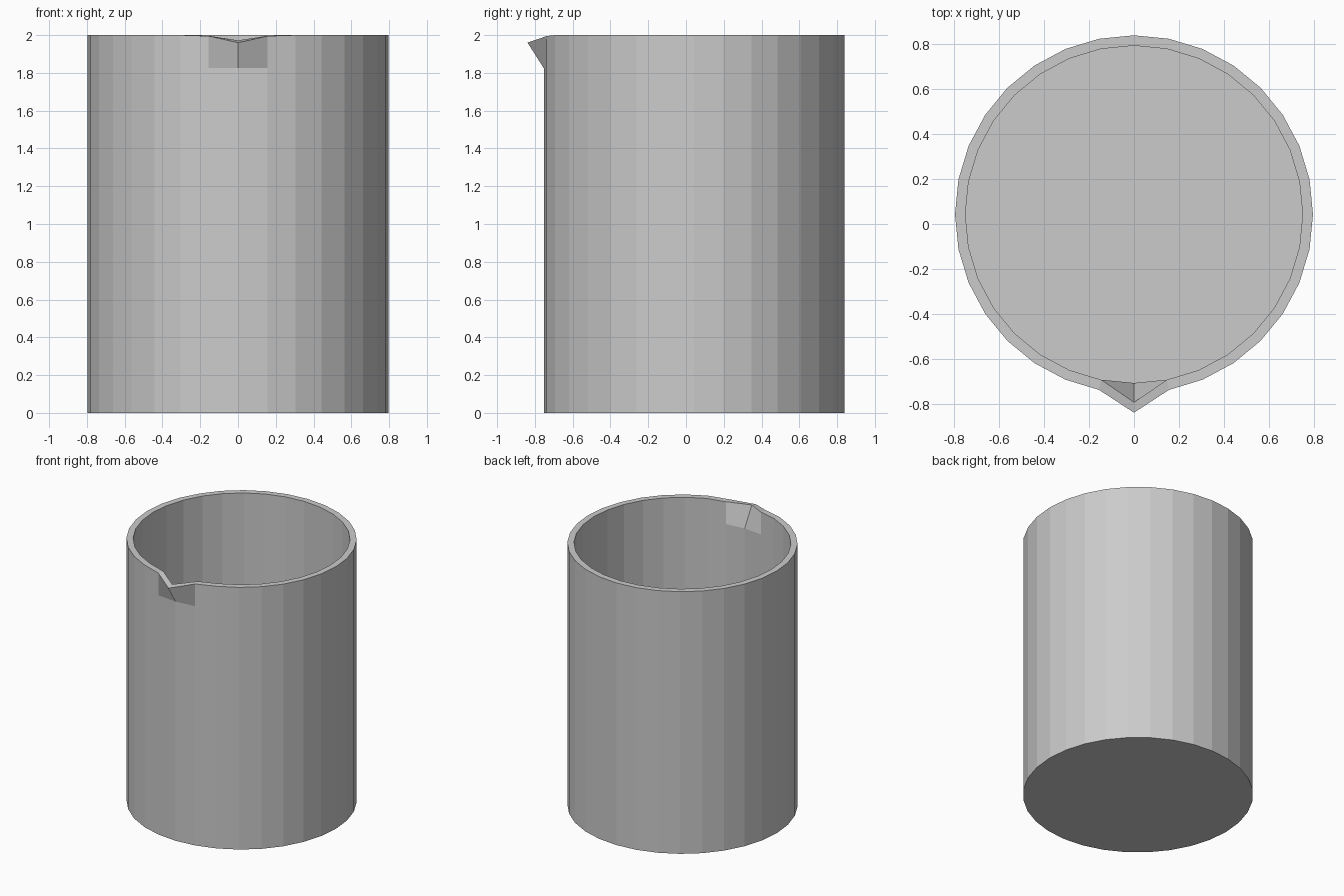
import bpy, bmesh
from math import sin, cos, pi

if "Cube" in bpy.data.objects:
    bpy.data.objects.remove(bpy.data.objects["Cube"])

SIDES = 32
CY = 0.043            # body centre, offset so the spout is inside the bounds
bm = bmesh.new()


def ring(radius, z):
    # vertex 0 points to the front (-y)
    return [bm.verts.new((radius * sin(2 * pi * i / SIDES),
                          CY - radius * cos(2 * pi * i / SIDES), z))
            for i in range(SIDES)]


def bridge(a, b):
    for i in range(SIDES):
        j = (i + 1) % SIDES
        bm.faces.new((a[i], a[j], b[j], b[i]))


# outer wall up to the rim, then down the inner wall to the floor
rings = [ring(0.796, 0), ring(0.796, 1.825), ring(0.796, 2),
         ring(0.75, 2), ring(0.75, 1.825), ring(0.75, 0.045)]
for a, b in zip(rings, rings[1:]):
    bridge(a, b)
bm.faces.new(rings[0][::-1])
bm.faces.new(rings[-1])

# pouring spout: pull the front rim vertices out and down
for rim, y, z in ((rings[2], -0.839, 1.96), (rings[3], -0.793, 1.972)):
    rim[0].co.y = y
    rim[0].co.z = z
    for k in (1, -1):
        rim[k].co.z = 1.995

bmesh.ops.recalc_face_normals(bm, faces=bm.faces)
mesh = bpy.data.meshes.new("beaker_with_spout")
bm.to_mesh(mesh)
bm.free()
bpy.context.collection.objects.link(bpy.data.objects.new("beaker_with_spout", mesh))
